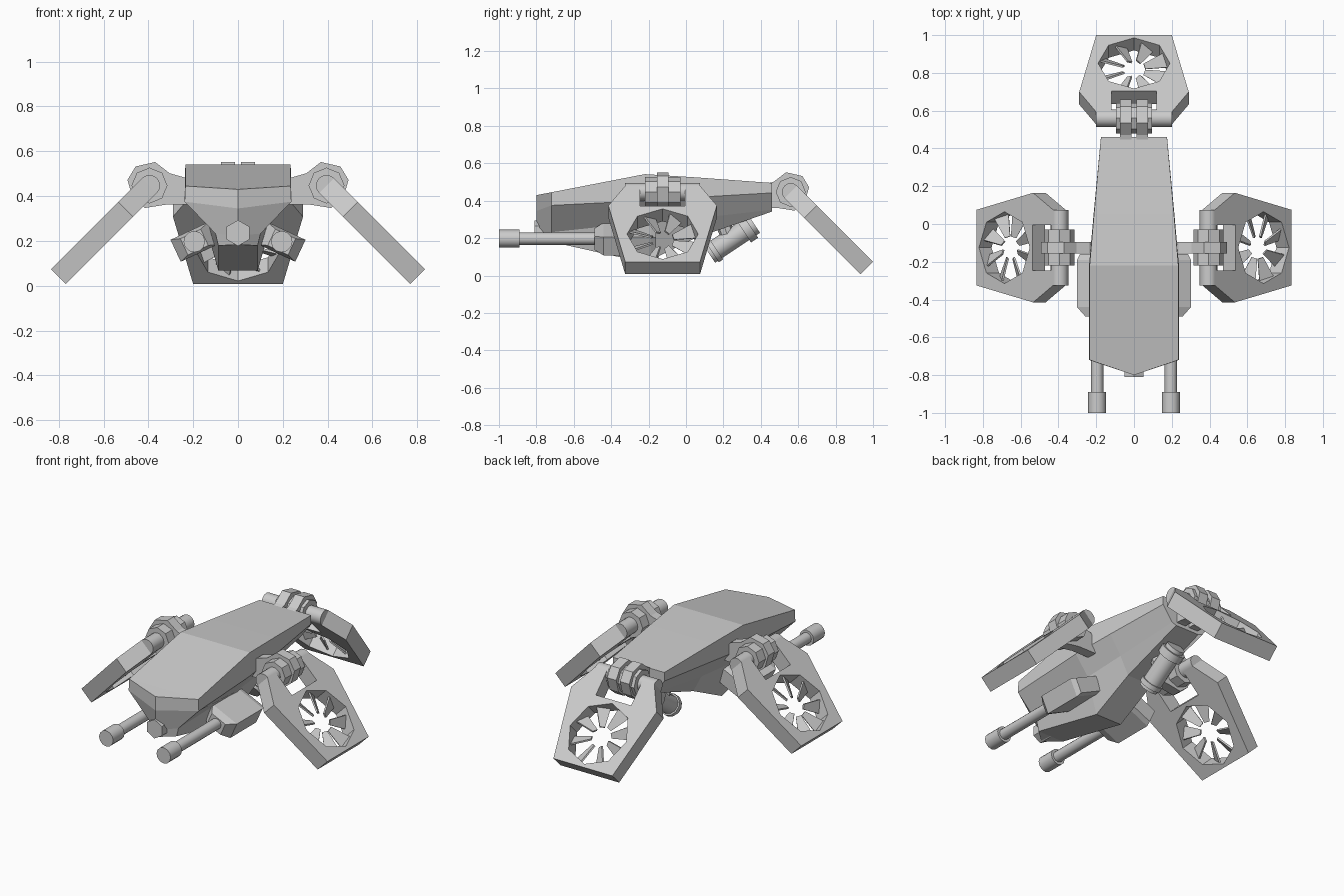
import bpy, bmesh, math
from mathutils import Matrix, Vector

if "Cube" in bpy.data.objects:
    bpy.data.objects.remove(bpy.data.objects["Cube"])

grey = bpy.data.materials.new("hull_grey")
grey.diffuse_color = (0.6, 0.6, 0.6, 1)
grey.use_nodes = True
grey.node_tree.nodes["Principled BSDF"].inputs["Base Color"].default_value = grey.diffuse_color


def finish(bm, name, matrix=Matrix(), smooth=False):
    bmesh.ops.transform(bm, matrix=matrix, verts=bm.verts)
    bmesh.ops.recalc_face_normals(bm, faces=bm.faces)
    me = bpy.data.meshes.new(name)
    bm.to_mesh(me)
    bm.free()
    me.materials.append(grey)
    ob = bpy.data.objects.new(name, me)
    bpy.context.collection.objects.link(ob)
    if smooth:
        bpy.ops.object.select_all(action='DESELECT')
        ob.select_set(True)
        bpy.context.view_layer.objects.active = ob
        bpy.ops.object.shade_smooth_by_angle(angle=math.radians(35))
    return ob


def loft(name, rings, matrix=Matrix()):
    """Skin a list of equal-length rings and cap both ends."""
    bm = bmesh.new()
    vs = [[bm.verts.new(p) for p in r] for r in rings]
    n = len(vs[0])
    for a, b in zip(vs, vs[1:]):
        for i in range(n):
            bm.faces.new((a[i], a[(i + 1) % n], b[(i + 1) % n], b[i]))
    bm.faces.new(vs[0])
    bm.faces.new(vs[-1])
    return finish(bm, name, matrix)


def rod(name, a, b, r, sides=12, base=Matrix(), smooth=True):
    """Cylinder between two points."""
    a, b = Vector(a), Vector(b)
    bm = bmesh.new()
    bmesh.ops.create_cone(bm, cap_ends=True, segments=sides, radius1=r,
                          radius2=r, depth=(b - a).length)
    rot = (b - a).to_track_quat('Z', 'Y').to_matrix().to_4x4()
    return finish(bm, name, base @ Matrix.Translation((a + b) / 2) @ rot, smooth)


# Hull: each station is y, then (half width, z) for roof, side, chine and keel
stations = [
    (-0.72, (0.235, 0.445), (0.238, 0.375), (0.10, 0.232), (0.088, 0.180)),
    (-0.22, (0.235, 0.542), (0.238, 0.400), (0.15, 0.285), (0.088, 0.068)),
    (0.05, (0.212, 0.525), (0.214, 0.418), (0.14, 0.305), (0.085, 0.200)),
    (0.46, (0.175, 0.495), (0.175, 0.442), (0.11, 0.352), (0.080, 0.342)),
]
bm = bmesh.new()
rings = []
for y, *pts in stations:
    right = [bm.verts.new((w, y, z)) for w, z in pts]
    left = [bm.verts.new((-w, y, z)) for w, z in pts]
    rings.append(right + left[::-1])
for a, b in zip(rings, rings[1:]):
    for i in range(8):
        bm.faces.new((a[i], a[(i + 1) % 8], b[(i + 1) % 8], b[i]))
bm.faces.new(rings[-1])
# Pointed nose: a centre ridge in front of the first station
f = rings[0]
n = [bm.verts.new((0, -0.80, z)) for z in (0.43, 0.345, 0.225, 0.182)]
for s in (f[:4], f[:3:-1]):
    for i in range(3):
        bm.faces.new((s[i], s[i + 1], n[i + 1], n[i]))
bm.faces.new((f[0], n[0], f[7]))
bm.faces.new((f[3], n[3], f[4]))
finish(bm, "hull")

# Nose sensor
rod("nose_sensor", (0, -0.81, 0.235), (0, -0.70, 0.235), 0.058, 6, smooth=False)

# Gun pods with barrels
for side, s in (("right", 1), ("left", -1)):
    pod = Matrix.Translation((s * 0.195, 0, 0.195)) @ Matrix.Rotation(s * math.radians(25), 4, 'Y')
    rings = []
    for y, w, h in ((-0.49, 0.05, 0.04), (-0.44, 0.092, 0.054),
                    (-0.19, 0.092, 0.054), (-0.16, 0.08, 0.045)):
        rings.append([(w, y, h), (w, y, -h), (-w, y, -h), (-w, y, h)])
    loft(side + "_gun_pod", rings, pod)
    rod(side + "_gun_barrel", (s * 0.195, -0.92, 0.197), (s * 0.195, -0.47, 0.197), 0.033)
    rod(side + "_gun_muzzle", (s * 0.195, -1.0, 0.197), (s * 0.195, -0.89, 0.197), 0.048)

# Tilted rear thruster under the tail
p, q = Vector((0, 0.125, 0.115)), Vector((0, 0.365, 0.275))
rod("thruster_body", p, q, 0.056)
rod("thruster_front_collar", p.lerp(q, 0.06), p.lerp(q, 0.16), 0.065)
rod("thruster_rear_collar", p.lerp(q, 0.76), p.lerp(q, 0.92), 0.072)
rod("thruster_mount", p.lerp(q, 0.45), (0, 0.19, 0.30), 0.04, 8)

# Arm side profile: distance outward from the hinge, and height
ARM = [(0.098, 0.025), (0.062, 0.085), (-0.025, 0.105), (-0.09, 0.055),
       (-0.16, 0.035), (-0.215, -0.03), (-0.195, -0.085), (-0.075, -0.085),
       (0.02, -0.1), (0.075, -0.055)]
PLATE = [(0, 0.2), (0.15, 0.29), (0.575, 0.2), (0.575, -0.2), (0.15, -0.29),
         (0, -0.2), (0, -0.12), (0.155, -0.12), (0.155, 0.12), (0, 0.12)]
FAN_U, FAN_R, THICK = 0.365, 0.19, 0.094


def fan_unit(name, hinge, out, arms):
    """Tilted fan plate hung on a hinge; out is its horizontal direction."""
    out, hinge = Vector(out), Vector(hinge)
    up = Vector((0, 0, 1))
    u, nrm = (out - up).normalized(), (out + up).normalized()
    v = nrm.cross(u)
    tilt = Matrix((u, v, nrm)).transposed().to_4x4()
    tilt.translation = hinge
    level = Matrix((out, up.cross(out), up)).transposed().to_4x4()
    level.translation = hinge

    # Plate with hinge notch and octagonal duct
    bm = bmesh.new()
    hole = [(FAN_U + FAN_R * math.cos(i * math.pi / 4),
             FAN_R * math.sin(i * math.pi / 4)) for i in range(8)]
    edges = []
    for loop in (PLATE, hole):
        vs = [bm.verts.new((a, b, -THICK / 2)) for a, b in loop]
        edges += [bm.edges.new((vs[i - 1], vs[i])) for i in range(len(vs))]
    bmesh.ops.triangle_fill(bm, use_beauty=True, edges=edges, normal=(0, 0, 1))
    ext = bmesh.ops.extrude_face_region(bm, geom=bm.faces[:])
    top = [g for g in ext["geom"] if isinstance(g, bmesh.types.BMVert)]
    bmesh.ops.translate(bm, vec=(0, 0, THICK), verts=top)
    bmesh.ops.recalc_face_normals(bm, faces=bm.faces)
    bmesh.ops.dissolve_limit(bm, angle_limit=0.01, verts=bm.verts, edges=bm.edges)
    finish(bm, name + "_fan_plate", tilt)

    # Blades: tapered and pitched, reaching in from the duct wall
    bm = bmesh.new()
    for i in range(8):
        made = bmesh.ops.create_cube(bm, size=1)["verts"]
        for w in made:
            outer = w.co.x > 0
            w.co = Vector((0.178 if outer else 0.06,
                           w.co.y * (0.08 if outer else 0.03), w.co.z * 0.01))
        m = (Matrix.Translation((FAN_U, 0, 0))
             @ Matrix.Rotation((i + 0.5) * math.pi / 4, 4, 'Z')
             @ Matrix.Rotation(math.radians(35), 4, 'X'))
        bmesh.ops.transform(bm, matrix=m, verts=made)
    finish(bm, name + "_fan_blades", tilt)

    # Hinge bar, collar and arms
    rod(name + "_hinge_bar", (0, -0.2, 0), (0, 0.2, 0), 0.047, 16, tilt)
    rod(name + "_hinge_collar", (0, -0.095, 0), (0, 0.095, 0), 0.08, 8, level, False)
    for k, c in enumerate(arms):
        loft(f"{name}_arm_{k + 1}",
             [[(a, c + d, b) for a, b in ARM] for d in (-0.031, 0.031)], level)


fan_unit("right", (0.395, -0.125, 0.447), (1, 0, 0), [0])
fan_unit("left", (-0.395, -0.125, 0.447), (-1, 0, 0), [0])
fan_unit("rear", (0, 0.56, 0.447), (0, 1, 0), [-0.044, 0.044])
